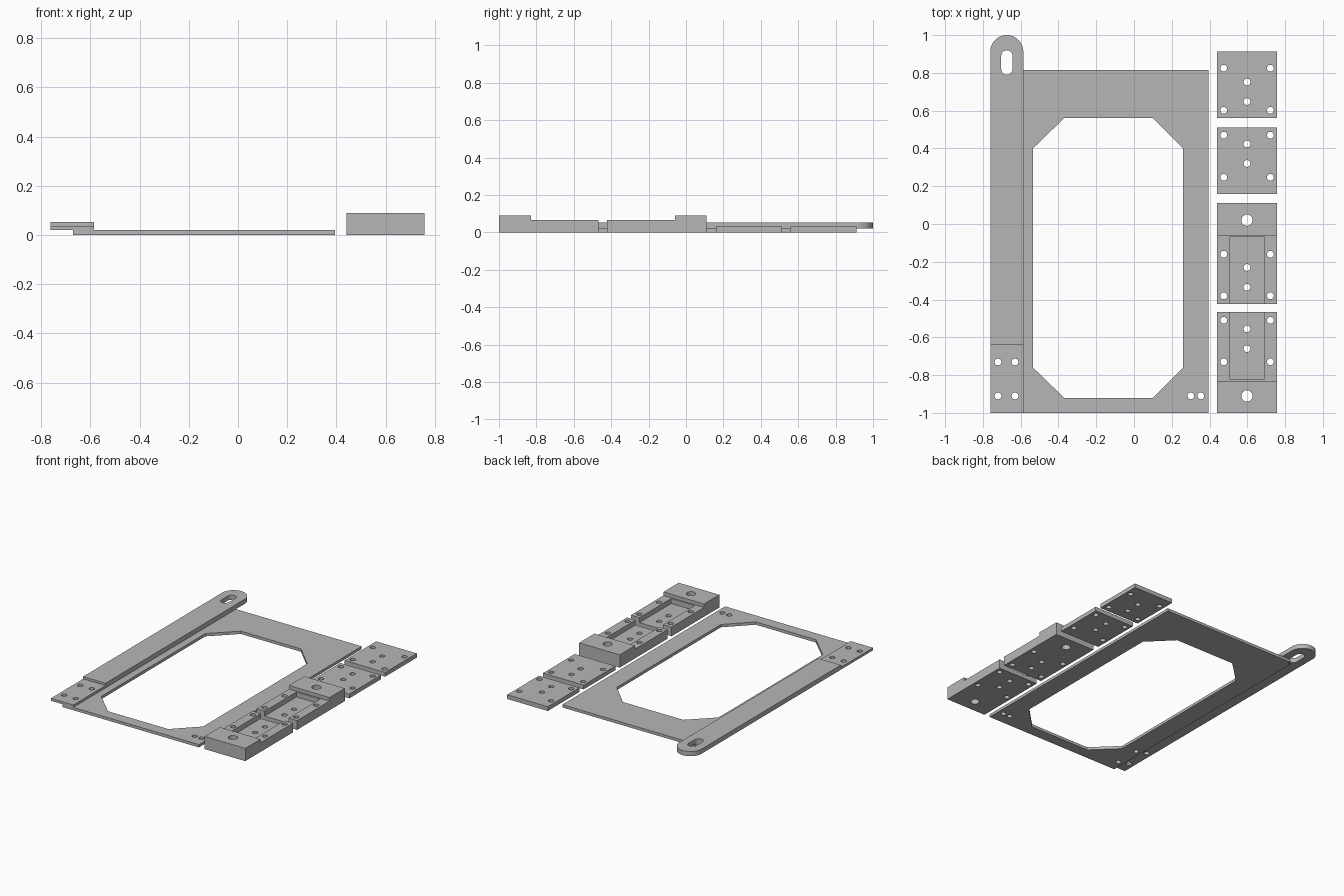
import bpy, bmesh, math

cube = bpy.data.objects.get("Cube")
if cube:
    bpy.data.objects.remove(cube, do_unlink=True)

grey = bpy.data.materials.new("plain grey")
grey.use_nodes = True
COLOUR = (0.47, 0.47, 0.47, 1)
grey.diffuse_color = COLOUR
grey.node_tree.nodes["Principled BSDF"].inputs["Base Color"].default_value = COLOUR


def prism(name, outline, low, high, axis="z"):
    """Extrude an outline: (x, y) along z, or (y, z) along x."""
    place = (lambda p, h: (p[0], p[1], h)) if axis == "z" else (lambda p, h: (h, p[0], p[1]))
    bm = bmesh.new()
    face = bm.faces.new([bm.verts.new(place(p, low)) for p in outline])
    grown = bmesh.ops.extrude_face_region(bm, geom=[face])["geom"]
    shift = (0, 0, high - low) if axis == "z" else (high - low, 0, 0)
    bmesh.ops.translate(bm, vec=shift, verts=[v for v in grown if isinstance(v, bmesh.types.BMVert)])
    bmesh.ops.recalc_face_normals(bm, faces=bm.faces)
    mesh = bpy.data.meshes.new(name)
    bm.to_mesh(mesh)
    bm.free()
    mesh.materials.append(grey)
    obj = bpy.data.objects.new(name, mesh)
    bpy.context.collection.objects.link(obj)
    return obj


def rect(x0, x1, y0, y1):
    return [(x0, y0), (x1, y0), (x1, y1), (x0, y1)]


def arc(x, y, r, start, end, steps):
    angles = [math.radians(start + (end - start) * i / steps) for i in range(steps + 1)]
    return [(x + r * math.cos(a), y + r * math.sin(a)) for a in angles]


def hole(x, y, r=0.018):
    return prism("hole_cutter", arc(x, y, r, 0, 360, 24)[:-1], -0.1, 0.2)


def cut(obj, cutters):
    """Subtract every cutter, bake the result and discard the cutters."""
    for c in cutters:
        c.hide_render = True
        mod = obj.modifiers.new("cut", "BOOLEAN")
        mod.operation, mod.solver, mod.object = "DIFFERENCE", "EXACT", c
    bpy.context.view_layer.update()
    baked = bpy.data.meshes.new_from_object(obj.evaluated_get(bpy.context.evaluated_depsgraph_get()))
    obj.modifiers.clear()
    obj.data = baked
    for c in cutters:
        bpy.data.objects.remove(c, do_unlink=True)
    bpy.ops.object.select_all(action="DESELECT")
    obj.select_set(True)
    bpy.context.view_layer.objects.active = obj
    bpy.ops.object.shade_smooth_by_angle(angle=math.radians(30))


def slot():
    outline = arc(-0.673, 0.89, 0.03, 0, 180, 12) + arc(-0.673, 0.82, 0.03, 180, 360, 12)
    return prism("slot_cutter", outline, -0.1, 0.2)


def arm_holes(columns):
    return [hole(x, y) for x in columns for y in (-0.91, -0.73)]


# Frame plate with a chamfered window
window = [(-0.37, -0.92), (0.1, -0.92), (0.26, -0.76), (0.26, 0.4),
          (0.1, 0.56), (-0.37, 0.56), (-0.535, 0.4), (-0.535, -0.76)]
frame = prism("frame_plate", rect(-0.67, 0.395, -1, 0.815), 0, 0.02)
cut(frame, [prism("window_cutter", window, -0.1, 0.2), slot(),
            hole(0.3, -0.91), hole(0.353, -0.91)] + arm_holes([-0.63]))

# Long arm with rounded slotted end and a thinner mounting foot
arm = prism("long_arm", rect(-0.761, -0.586, -1, 0.9125)[:2]
            + arc(-0.6735, 0.9125, 0.0875, 0, 180, 24), 0.02, 0.053)
foot_step = prism("foot_cutter", rect(-0.8, -0.5, -1.1, -0.64), 0.037, 0.2)
cut(arm, [foot_step, slot()] + arm_holes([-0.72, -0.63]))

# Shared screw pattern of the clamp parts
LEFT, RIGHT, MID = 0.44, 0.757, 0.598


def screws(outer, inner):
    return [hole(x, y) for x in (0.475, 0.722) for y in outer] + [hole(MID, y) for y in inner]


# Clamp blocks and cover plates, each a mirrored pair
for side, flip in (("front", False), ("rear", True)):
    by = lambda y: -0.89 - y if flip else y
    profile = [(by(y), z) for y, z in [(-1, 0), (-0.467, 0), (-0.467, 0.065),
                                       (-0.83, 0.065), (-0.83, 0.09), (-1, 0.09)]]
    block = prism(side + "_clamp_block", profile, LEFT, RIGHT, "x")
    y0, y1 = sorted((by(-0.82), by(-0.45)))
    pocket = prism("pocket_cutter", rect(0.505, 0.69, y0, y1), 0.03, 0.2)
    cut(block, [pocket, hole(MID, by(-0.91), 0.03)]
        + screws([by(-0.51), by(-0.73)], [by(-0.555), by(-0.66)]))

    cy = lambda y: 1.072 - y if flip else y
    y0, y1 = sorted((cy(0.16), cy(0.512)))
    cover = prism(side + "_cover_plate", rect(LEFT, RIGHT, y0, y1), 0, 0.03)
    cut(cover, screws([cy(0.247), cy(0.47)], [cy(0.32), cy(0.424)]))
